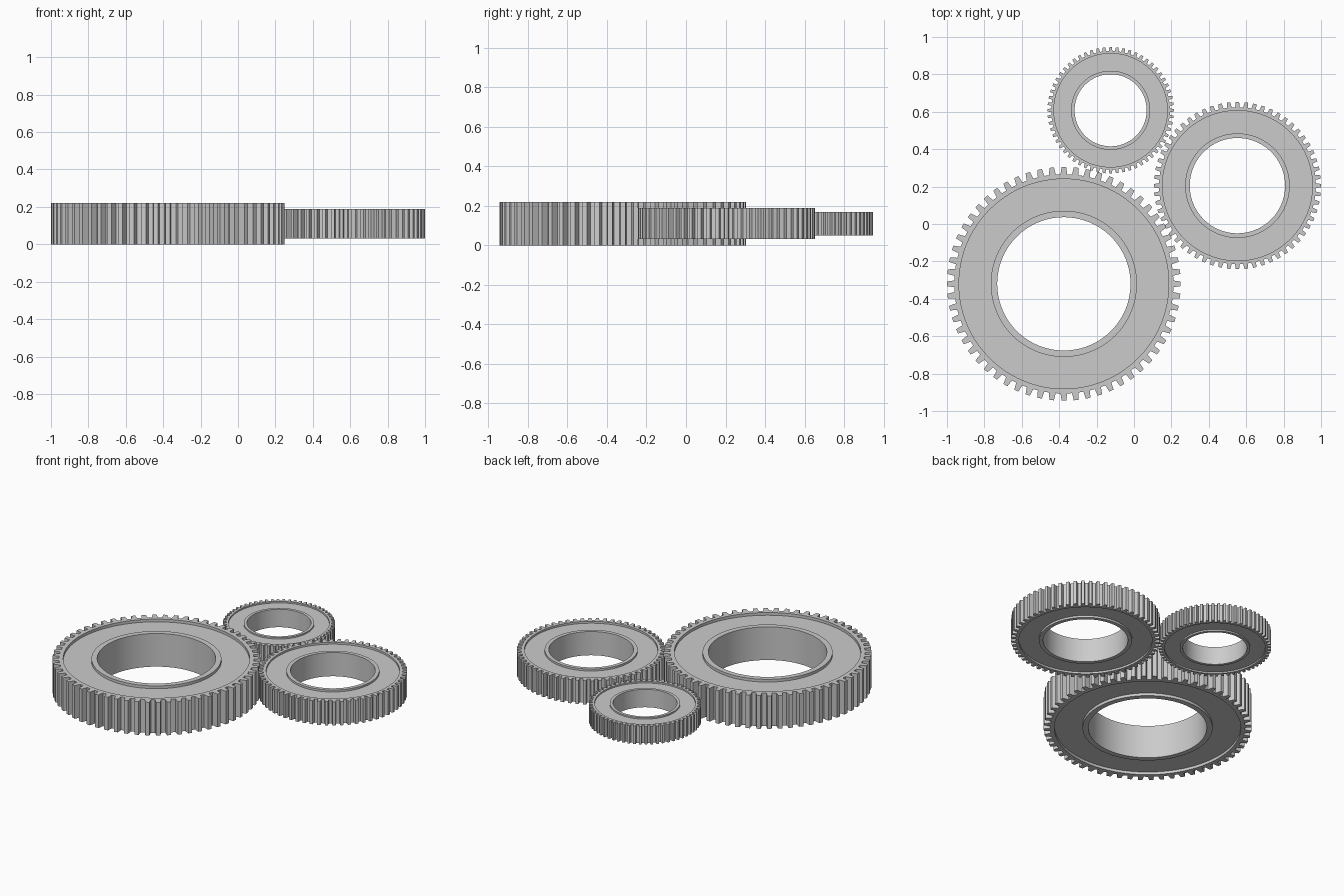
import bpy, bmesh, math

if "Cube" in bpy.data.objects:
    bpy.data.objects.remove(bpy.data.objects["Cube"])

metal = bpy.data.materials.new("grey metal")
metal.diffuse_color = (0.6, 0.6, 0.6, 1)
metal.use_nodes = True
metal.node_tree.nodes["Principled BSDF"].inputs["Base Color"].default_value = metal.diffuse_color

TEETH = 60
# one tooth: (fraction of pitch, is tip)
TOOTH = [(-0.29, False), (-0.19, True), (0.19, True), (0.29, False)]
ROOT = 0.938          # root radius relative to the tip radius
RIM = 0.897           # inner edge of the raised rim
HUB, HOLE = 0.625, 0.57
HALF, WEB = 0.176, 0.147   # half thickness at rim/hub and at the recessed web


def gear(name, x, y, radius):
    # Closed cross-section (radius, z); None marks the toothed edge
    section = [(None, -HALF), (None, HALF), (RIM, HALF), (RIM, WEB),
               (HUB, WEB), (HUB, HALF), (HOLE, HALF),
               (HOLE, -HALF), (HUB, -HALF), (HUB, -WEB),
               (RIM, -WEB), (RIM, -HALF)]
    spokes = [((i + f) * math.tau / TEETH, 1.0 if tip else ROOT)
              for i in range(TEETH) for f, tip in TOOTH]
    bm = bmesh.new()
    rings = []
    for r, z in section:
        rings.append([bm.verts.new(((r or edge) * math.cos(a) * radius,
                                    (r or edge) * math.sin(a) * radius,
                                    z * radius)) for a, edge in spokes])
    n = len(spokes)
    for k, ring in enumerate(rings):
        nxt = rings[(k + 1) % len(rings)]
        for i in range(n):
            j = (i + 1) % n
            bm.faces.new((ring[i], ring[j], nxt[j], nxt[i]))
    bmesh.ops.recalc_face_normals(bm, faces=bm.faces)
    mesh = bpy.data.meshes.new(name)
    bm.to_mesh(mesh)
    bm.free()
    mesh.materials.append(metal)
    ob = bpy.data.objects.new(name, mesh)
    bpy.context.collection.objects.link(ob)
    ob.location = (x, y, 0.11)
    # smooth bore and hub, sharp teeth and steps
    bpy.ops.object.select_all(action='DESELECT')
    ob.select_set(True)
    bpy.context.view_layer.objects.active = ob
    bpy.ops.object.shade_smooth_by_angle(angle=math.radians(20))


gear("large_gear", -0.375, -0.32, 0.625)
gear("medium_gear", 0.553, 0.205, 0.447)
gear("small_gear", -0.125, 0.608, 0.338)
